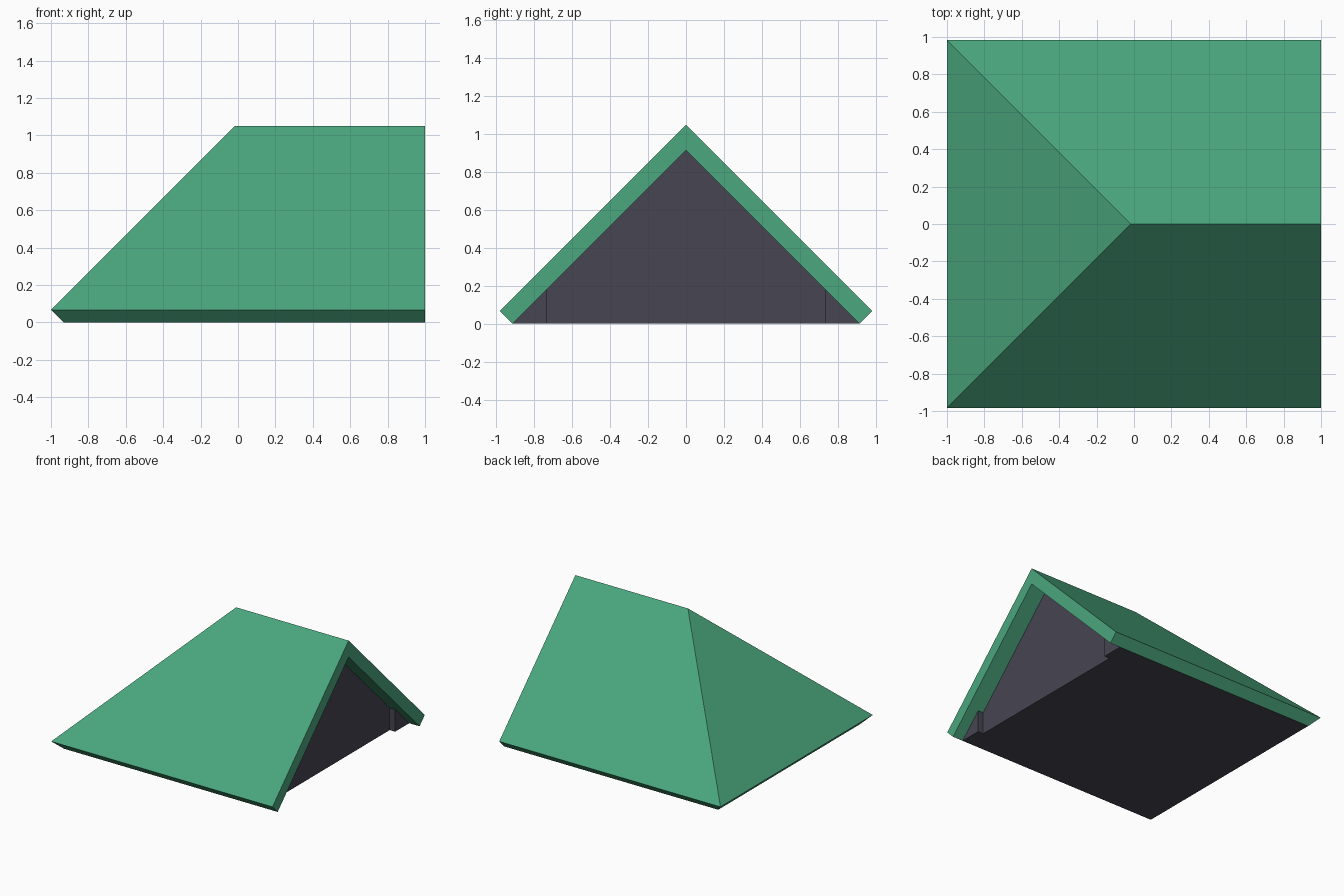
import bpy, bmesh

if "Cube" in bpy.data.objects:
    bpy.data.objects.remove(bpy.data.objects["Cube"])

W, EAVE, RIDGE = 0.983, 0.067, 1.05   # outer half width, eave height, ridge height
T = 0.067                             # eave step: edge is cut square to the 45 degree slope
APEX = -1 + W                         # x where the hip meets the ridge
WALL, PIER = 0.857, 0.906             # recessed gable wall, corner ends
PIER_Y = 0.735


def material(name, rgb):
    m = bpy.data.materials.new(name)
    m.diffuse_color = (*rgb, 1)
    m.use_nodes = True
    m.node_tree.nodes["Principled BSDF"].inputs["Base Color"].default_value = m.diffuse_color
    return m


green = material("roof_green", (0.069, 0.385, 0.208))
dark = material("wall_dark", (0.063, 0.059, 0.085))


def make(name, verts, faces, mat):
    bm = bmesh.new()
    vs = [bm.verts.new(v) for v in verts]
    for f in faces:
        bm.faces.new([vs[i] for i in f])
    bmesh.ops.recalc_face_normals(bm, faces=bm.faces)
    me = bpy.data.meshes.new(name)
    bm.to_mesh(me)
    bm.free()
    me.materials.append(mat)
    ob = bpy.data.objects.new(name, me)
    bpy.context.collection.objects.link(ob)
    return ob


def hip_points(x0, x1, w, z0, z1):
    """Hip corners, gable corners, ridge ends."""
    return [(x0, -w, z0), (x0, w, z0), (x1, -w, z0), (x1, w, z0),
            (APEX, 0, z1), (x1, 0, z1)]


slopes = [(0, 2, 5, 4), (1, 4, 5, 3), (0, 4, 1)]
inner_w = W - T
inner_top = inner_w

# Roof shell: outer slopes, inner slopes, eave edges and gable edges
outer = hip_points(-1, 1, W, EAVE, RIDGE)
inner = hip_points(-1 + T, 1, inner_w, 0, inner_top)
rim = [(0, 2), (2, 5), (5, 3), (3, 1), (1, 0)]
faces = slopes + [tuple(i + 6 for i in f) for f in slopes]
faces += [(a, b, b + 6, a + 6) for a, b in rim]
make("roof", outer + inner, faces, green)

# Dark body filling the roof, with the recessed gable wall and flat floor
make("gable_wall_body", hip_points(-1 + T, WALL, inner_w, 0, inner_top),
     slopes + [(2, 3, 5), (0, 1, 3, 2)], dark)

# Small wall ends standing forward at both gable corners
for side, s in (("front", -1), ("back", 1)):
    tri = [(s * PIER_Y, 0), (s * inner_w, 0), (s * PIER_Y, inner_w - PIER_Y)]
    verts = [(x, y, z) for x in (WALL, PIER) for y, z in tri]
    make(side + "_wall_end", verts,
         [(0, 1, 2), (3, 4, 5), (0, 1, 4, 3), (1, 2, 5, 4), (2, 0, 3, 5)], dark)
